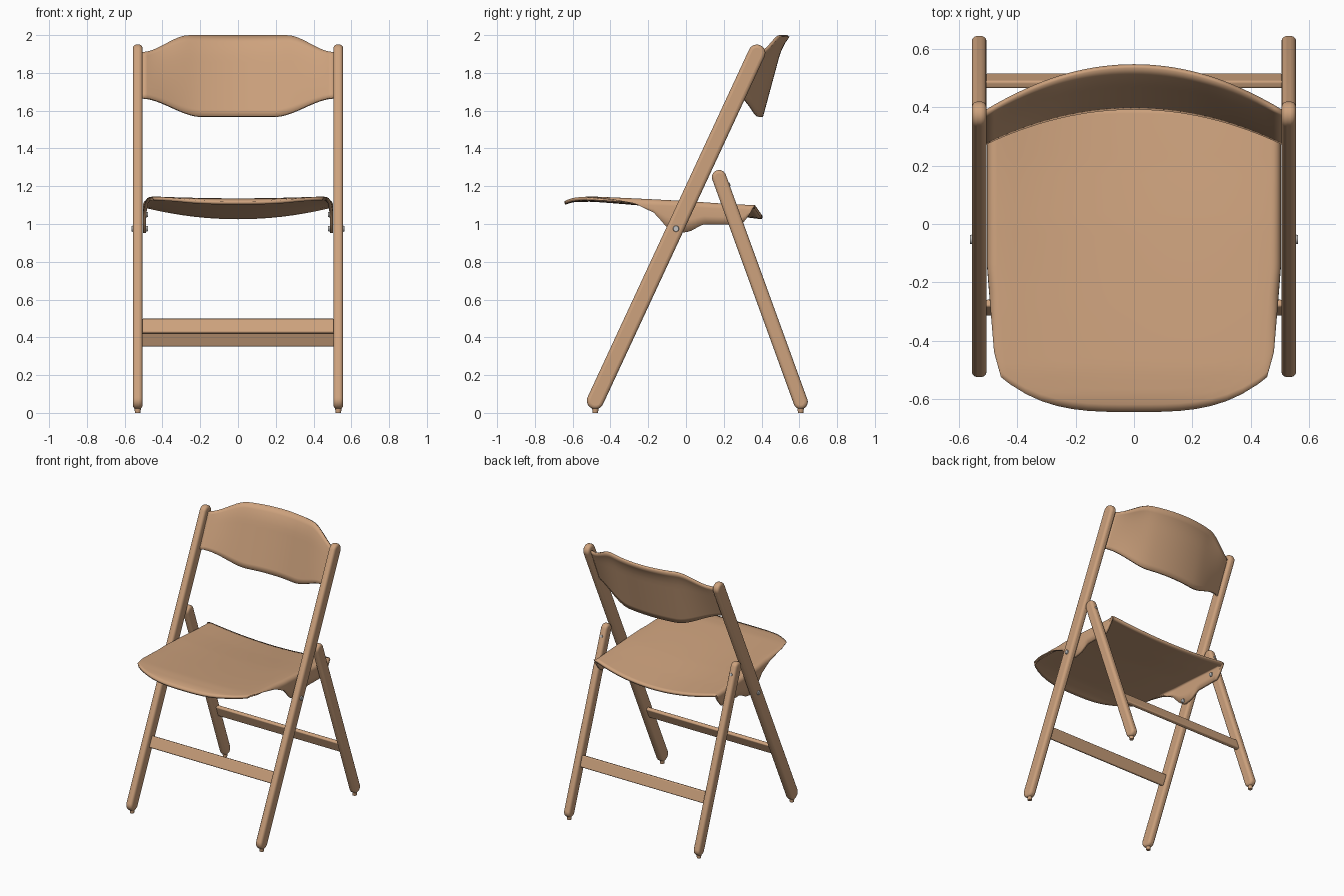
import bpy, bmesh, math
from mathutils import Vector, Matrix

cube = bpy.data.objects.get("Cube")
if cube:
    bpy.data.objects.remove(cube, do_unlink=True)


def material(name, color):
    m = bpy.data.materials.new(name)
    m.use_nodes = True
    m.diffuse_color = color
    m.node_tree.nodes["Principled BSDF"].inputs["Base Color"].default_value = color
    return m


WOOD = material("warm wood", (0.61, 0.36, 0.205, 1))
METAL = material("grey metal", (0.55, 0.55, 0.55, 1))


def finish(name, bm, mat, bevel=0, thickness=0):
    me = bpy.data.meshes.new(name)
    bm.to_mesh(me)
    bm.free()
    me.materials.append(mat)
    ob = bpy.data.objects.new(name, me)
    bpy.context.collection.objects.link(ob)
    if thickness:
        mod = ob.modifiers.new("thickness", 'SOLIDIFY')
        mod.thickness, mod.offset = thickness, -1
    if bevel:
        mod = ob.modifiers.new("rounding", 'BEVEL')
        mod.width, mod.segments = bevel, 4
        mod.limit_method, mod.angle_limit = 'ANGLE', math.radians(40)
    bpy.ops.object.select_all(action='DESELECT')
    ob.select_set(True)
    bpy.context.view_layer.objects.active = ob
    bpy.ops.object.shade_smooth_by_angle(angle=math.radians(40))
    return ob


def interp(table, y):
    for (a, p), (b, q) in zip(table, table[1:]):
        if y <= b:
            return p + (q - p) * max(0, (y - a) / (b - a))
    return table[-1][1]


def smooth(t):
    t = min(1, max(0, t))
    return t * t * (3 - 2 * t)


def sheet(name, rows, thickness):
    bm = bmesh.new()
    grid = [[bm.verts.new(p) for p in row] for row in rows]
    for r, s in zip(grid, grid[1:]):
        for i in range(len(r) - 1):
            bm.faces.new((r[i], r[i + 1], s[i + 1], s[i]))
    return finish(name, bm, WOOD, thickness=thickness)


def leg(name, x, low, high, radius, depth=0.05):
    # Round-ended bar drawn in the side plane and extruded sideways
    low, high = Vector((0, *low)), Vector((0, *high))
    along = (high - low).normalized()
    across = Vector((0, along.z, -along.y))
    bm = bmesh.new()
    pts = []
    for centre, start in ((high, 0), (low, math.pi)):
        for k in range(13):
            a = start + math.pi * k / 12
            pts.append(centre + radius * (across * math.cos(a) + along * math.sin(a)))
    off = Vector((x - depth / 2, 0, 0))
    face = bm.faces.new([bm.verts.new(p + off) for p in pts])
    ext = bmesh.ops.extrude_face_region(bm, geom=[face])
    moved = [g for g in ext["geom"] if isinstance(g, bmesh.types.BMVert)]
    bmesh.ops.translate(bm, verts=moved, vec=(depth, 0, 0))
    bmesh.ops.recalc_face_normals(bm, faces=bm.faces)
    return finish(name, bm, WOOD, bevel=0.018)


def rail(name, y, z, tilt):
    bm = bmesh.new()
    bmesh.ops.create_cube(bm, size=1)
    bmesh.ops.scale(bm, vec=(1.02, 0.028, 0.082), verts=bm.verts)
    bmesh.ops.rotate(bm, matrix=Matrix.Rotation(tilt, 3, 'X'), verts=bm.verts)
    bmesh.ops.translate(bm, vec=(0, y, z), verts=bm.verts)
    finish(name, bm, WOOD, bevel=0.008)


def disc(name, centre, axis, radius, depth, mat):
    bm = bmesh.new()
    turn = Vector((0, 0, 1)).rotation_difference(Vector(axis)).to_matrix().to_4x4()
    bmesh.ops.create_cone(bm, cap_ends=True, segments=16, radius1=radius,
                          radius2=radius * 0.8, depth=depth,
                          matrix=Matrix.Translation(centre) @ turn)
    finish(name, bm, mat)


# Legs, feet and fasteners on both sides
FRONT = ((-0.48, 0.065), (0.375, 1.905))
REAR = ((0.607, 0.058), (0.175, 1.248))
for side, s in (("left", 1), ("right", -1)):
    x = 0.531 * s
    leg(f"front_leg_{side}", x, *FRONT, 0.045)
    leg(f"rear_leg_{side}", x, *REAR, 0.038)
    disc(f"front_foot_{side}", (x, FRONT[0][0], 0.016), (0, 0, -1), 0.018, 0.032, WOOD)
    disc(f"rear_foot_{side}", (x, REAR[0][0], 0.016), (0, 0, -1), 0.018, 0.032, WOOD)
    disc(f"outer_bolt_{side}", (0.557 * s, -0.053, 0.975), (s, 0, 0), 0.018, 0.012, METAL)
    disc(f"inner_bolt_{side}", (0.483 * s, -0.053, 0.975), (-s, 0, 0), 0.016, 0.014, METAL)
    disc(f"rear_bolt_{side}", (0.483 * s, 0.246, 1.05), (-s, 0, 0), 0.016, 0.014, METAL)
    disc(f"pivot_screw_{side}", (x, 0.228, 1.21), (0, 0.94, 0.34), 0.011, 0.012, METAL)

# Cross rails, tilted along their legs
rail("front_rail", -0.287, 0.458, -math.atan2(0.855, 1.84))
rail("rear_rail", 0.491, 0.393, math.atan2(0.432, 1.19))

# Seat: dished shell with folded side flanges
WIDTH = [(-0.53, 0.455), (-0.44, 0.48), (-0.25, 0.496), (-0.15, 0.504), (0.4, 0.504)]
TOP = [(-0.645, 1.128), (-0.6, 1.142), (-0.5, 1.147), (-0.3, 1.139),
       (0, 1.126), (0.2, 1.114), (0.4, 1.105)]
DROP = [(-0.5, 0.006), (-0.4, 0.012), (-0.27, 0.03), (-0.167, 0.075), (-0.1, 0.15),
        (-0.05, 0.178), (0.02, 0.165), (0.09, 0.122), (0.295, 0.113),
        (0.335, 0.06), (0.36, 0.015)]
ROWS, FLAT, ARC, EDGE = 40, 16, 5, 0.035


def seat_row(v):
    edge_y = -0.525 + 0.885 * v
    w, drop = interp(WIDTH, edge_y), interp(DROP, edge_y)
    rz = min(EDGE, drop * 0.9)

    def point(x, fall):
        u = min(1, abs(x) / w)
        front = -0.645 + 0.12 * u ** 3.2
        rear = 0.36 + 0.045 * (1 - u * u)
        y = front + (rear - front) * v
        dish = (0.008 + 0.054 * v ** 1.5) * (1 - u * u)
        return Vector((x, y, interp(TOP, y) - dish - fall))

    inner = w - EDGE
    flat = [point(inner * (2 * i / FLAT - 1), 0) for i in range(FLAT + 1)]
    fold = []
    for k in range(1, ARC + 1):
        a = math.pi / 2 * k / ARC
        fold.append((inner + EDGE * math.sin(a), rz * (1 - math.cos(a))))
    fold += [(w, rz + (drop - rz) * t) for t in (0.5, 1)]
    return ([point(-x, f) for x, f in reversed(fold)] + flat
            + [point(x, f) for x, f in fold])


sheet("seat", [seat_row(j / ROWS) for j in range(ROWS + 1)], 0.018)

# Backrest: curved panel with a flared top
COLS, LEVELS, HALF = 36, 12, 0.508


def back_point(x, t):
    reach = HALF - abs(x)
    bow = 1 - (x / HALF) ** 2
    z_low = 1.67 - 0.10 * smooth(reach / 0.32)
    z_high = 1.91 + 0.09 * smooth(reach / 0.25)
    y_low, y_high = 0.272 + 0.12 * bow, 0.375 + 0.16 * bow
    flare = interp([(0, 0), (0.8, 0.65), (0.92, 0.83), (1, 1)], t)
    f = t + (flare - t) * bow
    return (x, y_low + (y_high - y_low) * f, z_low + (z_high - z_low) * t)


sheet("backrest", [[back_point(HALF * (2 * i / COLS - 1), j / LEVELS)
                    for i in range(COLS + 1)] for j in range(LEVELS + 1)], 0.016)
